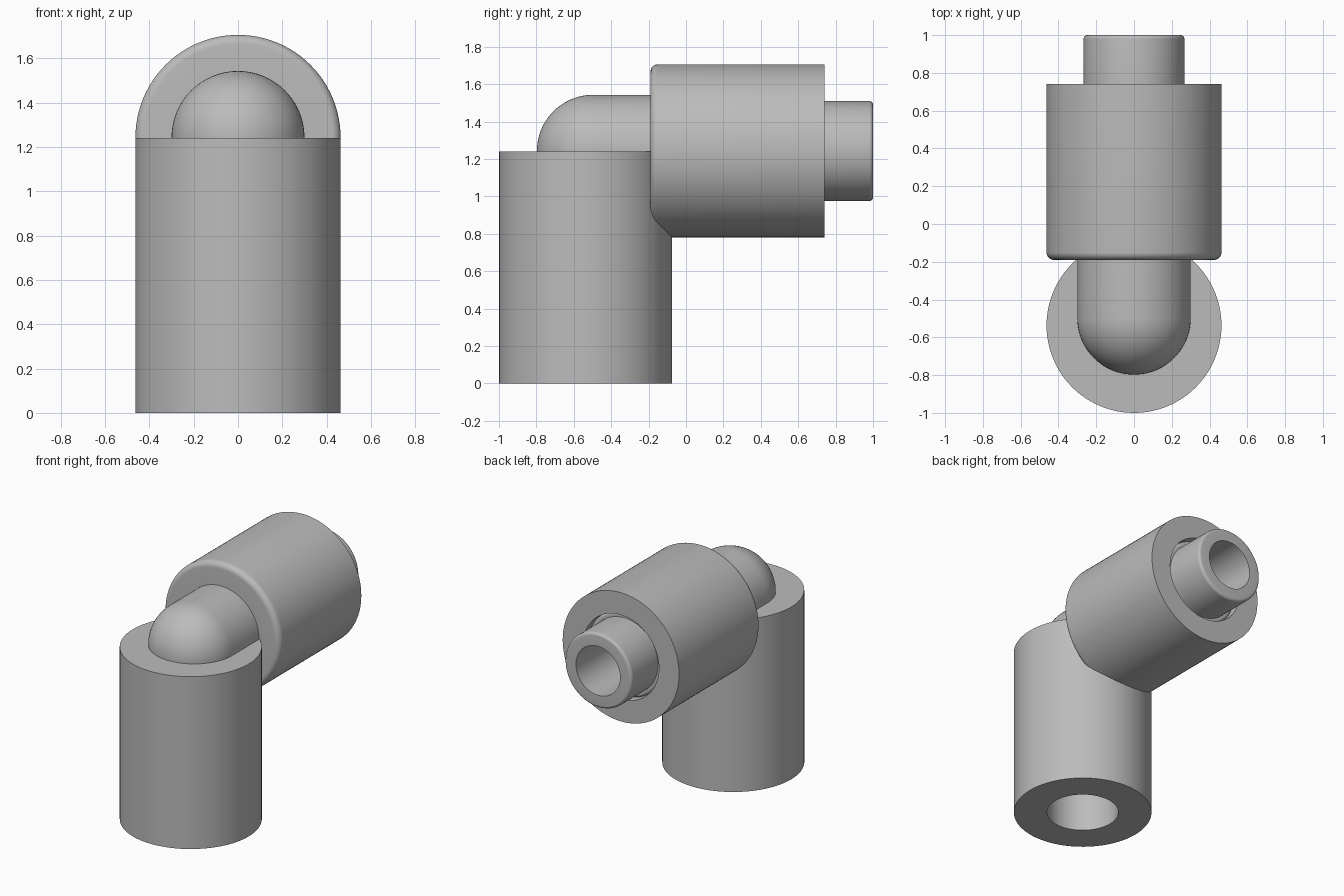
import bpy, bmesh, math
from mathutils import Vector, Matrix

old = bpy.data.objects.get("Cube")
if old:
    bpy.data.objects.remove(old, do_unlink=True)

grey = bpy.data.materials.new("plain grey")
grey.use_nodes = True
colour = (0.5, 0.5, 0.5, 1)
grey.diffuse_color = colour
grey.node_tree.nodes["Principled BSDF"].inputs["Base Color"].default_value = colour


def arc(r, h, radius, start, end, steps):
    """Profile points on a circle centred at (r, h), angles in degrees."""
    angles = [math.radians(start + (end - start) * i / steps) for i in range(steps + 1)]
    return [(r + radius * math.cos(a), h + radius * math.sin(a)) for a in angles]


def revolve(name, profile, closed=False, along_y=False, location=(0, 0, 0)):
    """Turn a (radius, height) profile into a solid of revolution."""
    bm = bmesh.new()
    verts = [bm.verts.new((max(r, 0), 0, h)) for r, h in profile]
    for a, b in zip(verts, verts[1:]):
        bm.edges.new((a, b))
    if closed:
        bm.edges.new((verts[-1], verts[0]))
    bmesh.ops.spin(bm, geom=bm.verts[:] + bm.edges[:], cent=(0, 0, 0), axis=(0, 0, 1),
                   angle=math.tau, steps=96, use_merge=True)
    bmesh.ops.remove_doubles(bm, verts=bm.verts[:], dist=1e-5)
    bmesh.ops.recalc_face_normals(bm, faces=bm.faces[:])
    if along_y:
        bm.transform(Matrix.Rotation(-math.pi / 2, 4, 'X'))
    mesh = bpy.data.meshes.new(name)
    bm.to_mesh(mesh)
    bm.free()
    mesh.materials.append(grey)
    obj = bpy.data.objects.new(name, mesh)
    obj.location = Vector(location)
    bpy.context.collection.objects.link(obj)
    bpy.ops.object.select_all(action='DESELECT')
    obj.select_set(True)
    bpy.context.view_layer.objects.active = obj
    bpy.ops.object.shade_smooth_by_angle(angle=math.radians(30))
    return obj


BODY = 0.463    # radius of both sleeves
PIPE = 0.3      # radius of the elbow pipe
AXIS = 1.243    # height of the horizontal axis

# Upright sleeve with a bore open at the bottom
revolve("upright_sleeve",
        [(0, 0.93), (0.24, 0.93), (0.24, 0), (BODY, 0), (BODY, 1.24), (0, 1.24)],
        location=(0, -0.537, 0))

# Horizontal sleeve, rounded on its front rim
revolve("horizontal_sleeve",
        [(0.28, -0.19)] + arc(BODY - 0.04, -0.15, 0.04, -90, 0, 8)
        + [(BODY, 0.74), (0.303, 0.74), (0.303, 0.6), (0.28, 0.6)],
        closed=True, along_y=True, location=(0, 0, AXIS))

# Elbow pipe: domed end, shoulder inside the sleeve, spigot with a bore
revolve("elbow_pipe",
        arc(0, -0.497, PIPE, -90, 0, 24)
        + arc(PIPE - 0.02, 0.68, 0.02, 0, 90, 6)
        + [(0.267, 0.7)]
        + arc(0.247, 0.98, 0.02, 0, 90, 6)
        + [(0.176, 1.0), (0.176, -0.4), (0, -0.4)],
        along_y=True, location=(0, 0, AXIS))
